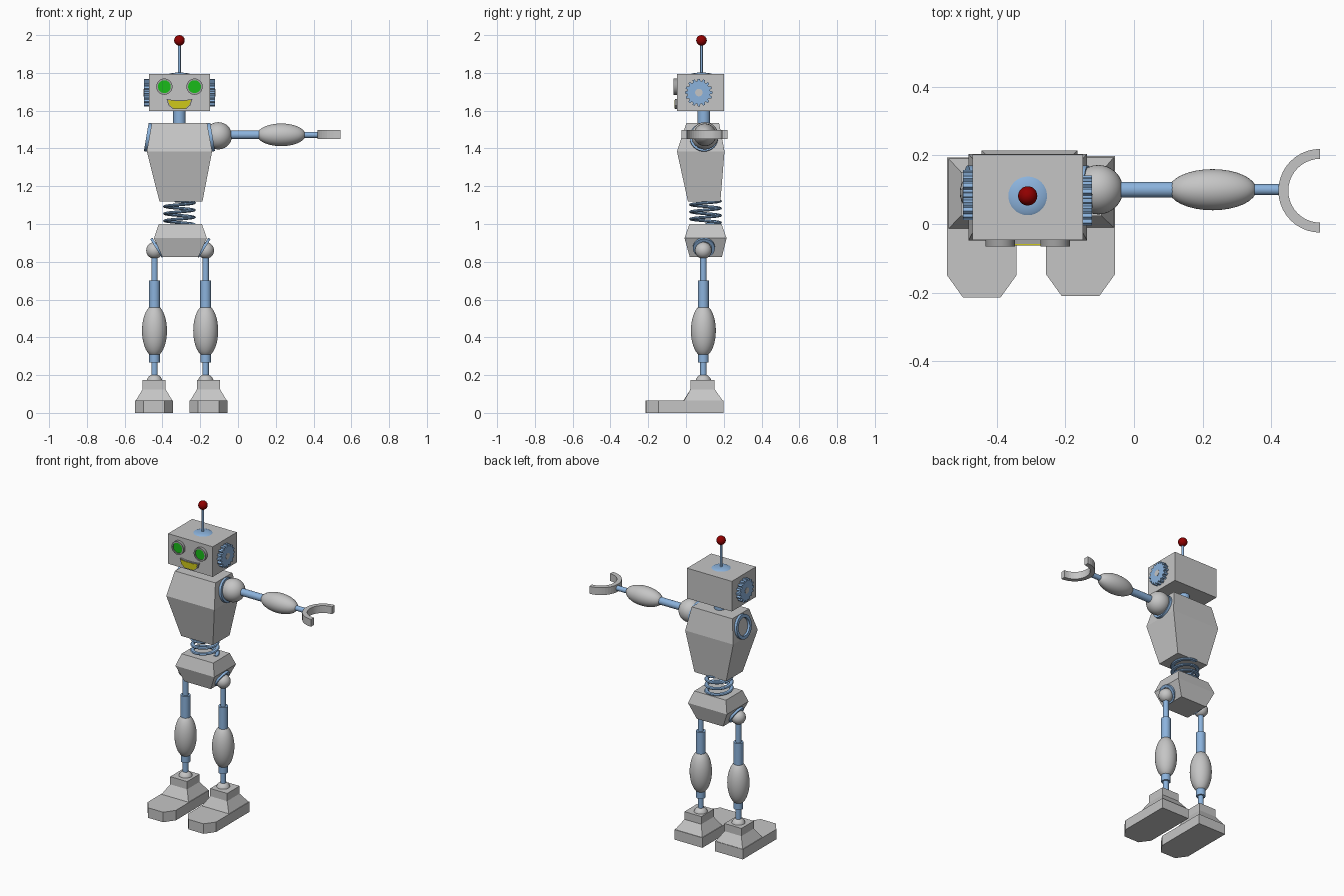
import bpy, bmesh
from math import sin, cos, pi, radians
from mathutils import Vector, Matrix

cube = bpy.data.objects.get("Cube")
if cube:
    bpy.data.objects.remove(cube, do_unlink=True)


def material(name, rgb):
    m = bpy.data.materials.new(name)
    m.use_nodes = True
    m.diffuse_color = (*rgb, 1)
    m.node_tree.nodes["Principled BSDF"].inputs["Base Color"].default_value = (*rgb, 1)
    return m


GREY = material("light_grey", (0.56, 0.56, 0.56))
DARK = material("rim_grey", (0.36, 0.36, 0.36))
BLUE = material("steel_blue", (0.26, 0.45, 0.72))
GREEN = material("eye_green", (0.01, 0.5, 0.01))
YELLOW = material("mouth_yellow", (0.62, 0.58, 0.01))
RED = material("dark_red", (0.28, 0.0, 0.0))


def finish(name, bm, mat, matrix=Matrix(), smooth=False):
    bmesh.ops.recalc_face_normals(bm, faces=bm.faces)
    mesh = bpy.data.meshes.new(name)
    bm.to_mesh(mesh)
    bm.free()
    ob = bpy.data.objects.new(name, mesh)
    bpy.context.collection.objects.link(ob)
    ob.matrix_world = matrix
    mesh.materials.append(mat)
    if smooth:
        bpy.ops.object.select_all(action="DESELECT")
        ob.select_set(True)
        bpy.context.view_layer.objects.active = ob
        bpy.ops.object.shade_smooth_by_angle(angle=radians(40))
    return ob


def aim(loc, axis):
    """Matrix that puts local z along axis at loc."""
    q = Vector(axis).to_track_quat("Z", "Y")
    return Matrix.Translation(loc) @ q.to_matrix().to_4x4()


def bridge(bm, rings, closed=False, caps=True):
    count = len(rings)
    for i in range(count if closed else count - 1):
        a, b = rings[i], rings[(i + 1) % count]
        n = len(a)
        for k in range(n):
            bm.faces.new((a[k], a[(k + 1) % n], b[(k + 1) % n], b[k]))
    if caps and not closed:
        bm.faces.new(rings[0])
        bm.faces.new(rings[-1])


def lathe(name, profile, loc, axis, mat, closed=False, n=32):
    bm = bmesh.new()
    rings = [[bm.verts.new((r * cos(2 * pi * k / n), r * sin(2 * pi * k / n), h))
              for k in range(n)] for r, h in profile]
    bridge(bm, rings, closed)
    return finish(name, bm, mat, aim(loc, axis), True)


def rod(name, start, end, r, mat=BLUE):
    a, b = Vector(start), Vector(end)
    return lathe(name, [(r, 0), (r, (b - a).length)], a, b - a, mat)


def collar(name, loc, axis, outer, inner, depth, mat=BLUE):
    prof = [(outer, 0), (outer, depth), (inner, depth), (inner, 0)]
    return lathe(name, prof, loc, axis, mat, True)


def ball(name, loc, radii, mat=GREY):
    bm = bmesh.new()
    bmesh.ops.create_uvsphere(bm, u_segments=32, v_segments=20, radius=1)
    bmesh.ops.scale(bm, vec=radii, verts=bm.verts)
    return finish(name, bm, mat, Matrix.Translation(loc), True)


def loft(name, sections, mat=GREY):
    """Rectangular sections given as z, x centre, half width, y front, y back."""
    bm = bmesh.new()
    rings = [[bm.verts.new(p) for p in ((c - w, f, z), (c + w, f, z), (c + w, b, z), (c - w, b, z))]
             for z, c, w, f, b in sections]
    bridge(bm, rings)
    return finish(name, bm, mat)


def prism(name, points, depth, matrix, mat=GREY):
    bm = bmesh.new()
    bridge(bm, [[bm.verts.new((x, y, h)) for x, y in points] for h in (0, depth)])
    return finish(name, bm, mat, matrix)


CX = -0.31   # body centre line
CY = 0.095   # depth of the joints
FRONT = Matrix.Rotation(pi / 2, 4, "X")

# Head, neck and antenna
loft("head", [(1.597, CX, 0.161, -0.047, 0.202), (1.793, CX, 0.161, -0.047, 0.202)])
rod("neck", (CX, CY, 1.52), (CX, CY, 1.61), 0.033)
lathe("antenna_base", [(0.058, 0), (0.05, 0.005), (0.03, 0.008), (0.01, 0.01)],
      (CX, 0.082, 1.792), (0, 0, 1), BLUE)
rod("antenna_rod", (CX, 0.082, 1.79), (CX, 0.082, 1.96), 0.007)
ball("antenna_tip", (CX, 0.082, 1.972), (0.028,) * 3, RED)

# Eyes
for side, x in (("right", -0.39), ("left", -0.23)):
    collar(side + "_eye_rim", (x, -0.045, 1.727), (0, -1, 0), 0.043, 0.034, 0.021, DARK)
    rod(side + "_eye", (x, -0.045, 1.727), (x, -0.06, 1.727), 0.034, GREEN)

# Mouth
smile = [(-0.068, 0.027), (-0.03, 0.022), (0.03, 0.022), (0.068, 0.027),
         (0.058, -0.005), (0.034, -0.026), (-0.034, -0.026), (-0.058, -0.005)]
place = Matrix.Translation((CX, -0.045, 1.634)) @ FRONT
prism("mouth_rim", smile, 0.014, place, DARK)
prism("mouth", [(x * 0.9, y * 0.84) for x, y in smile], 0.017, place, YELLOW)

# Gear ears
teeth = 16
gear = []
for k in range(teeth):
    for off, r in ((-0.34, 0.061), (-0.2, 0.073), (0.2, 0.073), (0.34, 0.061)):
        a = 2 * pi * (k + off) / teeth
        gear.append((r * cos(a), r * sin(a)))
for side, s, y in (("right", -1, 0.085), ("left", 1, 0.068)):
    x = CX + s * 0.155
    prism(side + "_ear_gear", gear, 0.033, aim((x, y, 1.696), (s, 0, 0)), BLUE)
    rod(side + "_ear_hub", (x, y, 1.696), (x + s * 0.035, y, 1.696), 0.02, GREY)

# Torso with shoulder collars
loft("torso", [(1.12, -0.302, 0.114, 0.01, 0.182), (1.385, CX, 0.173, -0.048, 0.204),
               (1.535, CX, 0.146, 0.002, 0.175)])
for side, s in (("right", -1), ("left", 1)):
    collar(side + "_shoulder_collar", (CX + s * 0.153, CY, 1.457), (s, 0, 0.17), 0.076, 0.056, 0.023)

# Waist spring, swept as a helix of oval sections
bm = bmesh.new()
turns, steps = 3.3, 100
rings = []
for i in range(steps + 1):
    t = i / steps
    a = 2 * pi * turns * t
    ring = []
    for k in range(8):
        b = 2 * pi * k / 8
        r = 0.074 + 0.013 * cos(b)
        ring.append(bm.verts.new((r * cos(a), r * sin(a), 0.125 * t + 0.008 * sin(b))))
    rings.append(ring)
bridge(bm, rings)
finish("waist_spring", bm, BLUE, Matrix.Translation((CX, 0.103, 0.998)), True)

# Pelvis
loft("pelvis", [(0.825, -0.305, 0.095, 0.02, 0.19), (0.925, -0.305, 0.14, -0.008, 0.215),
                (1.0, -0.305, 0.114, 0.018, 0.188)])

# Raised arm with open claw
AZ = 1.472
ball("shoulder_ball", (-0.104, 0.1, 1.467), (0.072,) * 3)
rod("upper_arm", (-0.06, 0.1, AZ), (0.13, 0.1, AZ), 0.023)
ball("forearm", (0.229, 0.1, AZ), (0.128, 0.06, 0.06))
rod("wrist", (0.33, 0.1, AZ), (0.435, 0.1, AZ), 0.016)
arc = [pi / 2 + pi * k / 20 for k in range(21)]
claw = [(0.122 * cos(a), 0.122 * sin(a)) for a in arc]
claw += [(0.093 * cos(a), 0.093 * sin(a)) for a in reversed(arc)]
prism("claw", claw, 0.048, Matrix.Translation((0.543, 0.097, 1.449)))

# Legs and feet
for side, s, x, fx, fy in (("right", -1, -0.442, -0.444, -0.004), ("left", 1, -0.171, -0.156, 0)):
    collar(side + "_hip_collar", (-0.305 + s * 0.117, CY, 0.878), (s * 0.85, 0, -0.53), 0.058, 0.04, 0.014)
    ball(side + "_hip_ball", (x, 0.092, 0.86), (0.044,) * 3)
    for part, top, bottom, r in (("thigh_rod", 0.86, 0.69, 0.017), ("thigh_sleeve", 0.7, 0.54, 0.029),
                                 ("shin_sleeve", 0.34, 0.267, 0.028), ("ankle_rod", 0.28, 0.18, 0.017)):
        rod(side + "_" + part, (x, 0.092, top), (x, 0.092, bottom), r)
    ball(side + "_shin", (x, 0.092, 0.435), (0.066, 0.066, 0.138))
    ball(side + "_ankle_ball", (x, 0.092, 0.163), (0.042,) * 3)
    loft(side + "_ankle_block", [(0.06, fx, 0.1, fy - 0.013, fy + 0.198), (0.125, fx, 0.061, 0.024, 0.152),
                                 (0.175, fx, 0.061, 0.024, 0.152)])
    sole = [(-0.101, 0.198), (-0.101, -0.146), (-0.055, -0.21),
            (0.055, -0.21), (0.101, -0.146), (0.101, 0.198)]
    prism(side + "_foot", sole, 0.065, Matrix.Translation((fx, fy, 0)))
